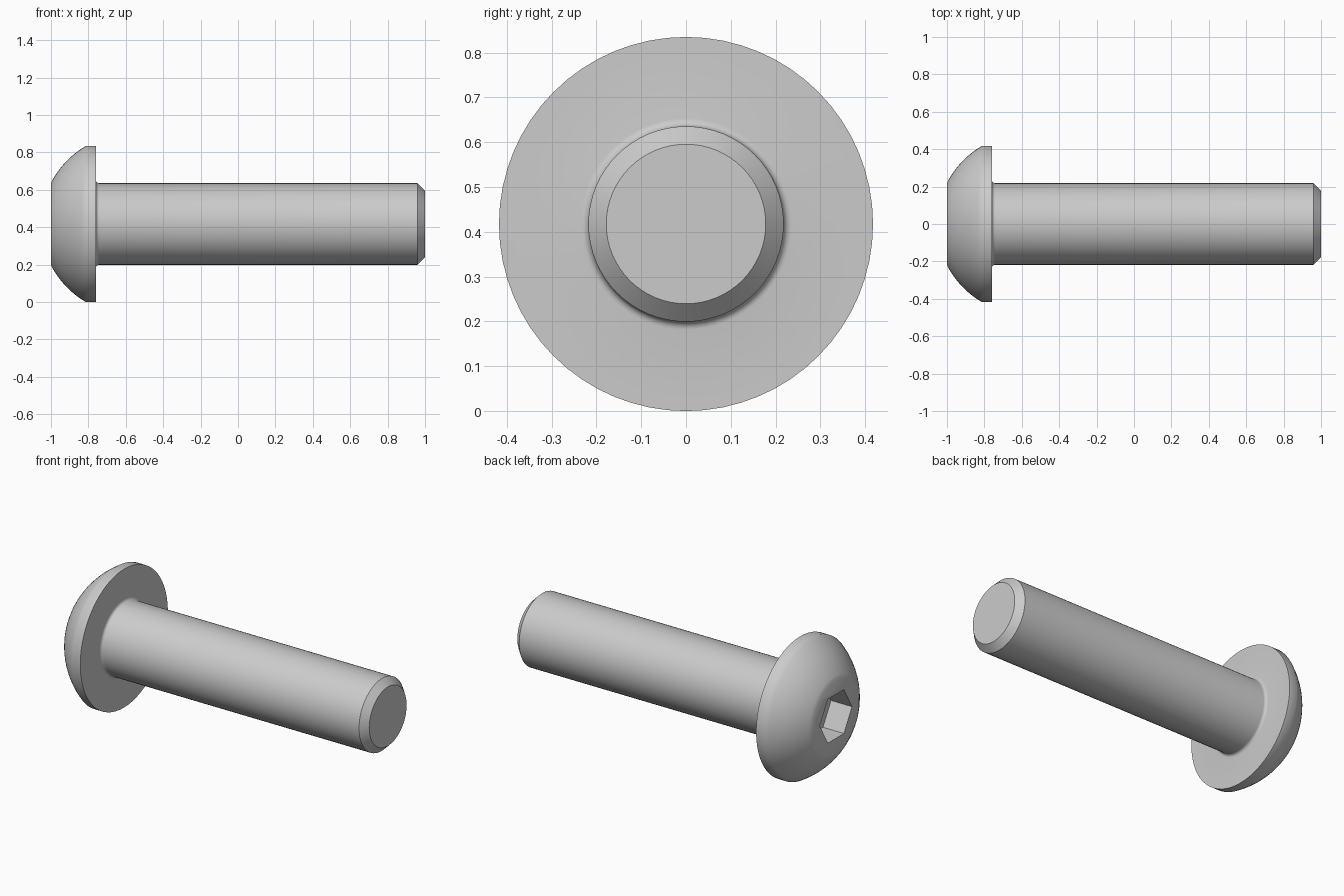
import bpy, bmesh
from math import pi, sin, cos, atan2, hypot
from mathutils import Matrix, Vector

if "Cube" in bpy.data.objects:
    bpy.data.objects.remove(bpy.data.objects["Cube"], do_unlink=True)

HEAD_R, SHANK_R, FACE_R, TIP_R = 0.4175, 0.218, 0.22, 0.178
FACE_X, RIM_X, SEAT_X, TIP_X = -1.0, -0.813, -0.76, 1.0
HEX_R, HEX_DEPTH, FILLET, CHAMFER = 0.153, 0.14, 0.018, 0.04
SEGMENTS = 64

steel = bpy.data.materials.new("plain steel grey")
steel.use_nodes = True
grey = (0.6, 0.6, 0.6, 1)
steel.diffuse_color = grey
steel.node_tree.nodes["Principled BSDF"].inputs["Base Color"].default_value = grey


def arc(cx, cr, radius, start, end, steps):
    """Points (x, r) along an arc in the profile plane."""
    angles = [start + (end - start) * i / steps for i in range(steps + 1)]
    return [(cx + radius * cos(a), cr + radius * sin(a)) for a in angles]


def make_object(name, bm):
    bmesh.ops.recalc_face_normals(bm, faces=bm.faces)
    mesh = bpy.data.meshes.new(name)
    bm.to_mesh(mesh)
    bm.free()
    mesh.materials.append(steel)
    obj = bpy.data.objects.new(name, mesh)
    bpy.context.collection.objects.link(obj)
    return obj


# Domed head: a spherical arc centred on the screw axis
dome_x = (HEAD_R**2 - FACE_R**2 + RIM_X**2 - FACE_X**2) / (2 * (RIM_X - FACE_X))
dome_r = hypot(FACE_X - dome_x, FACE_R)
dome = arc(dome_x, 0, dome_r, atan2(FACE_R, FACE_X - dome_x),
           atan2(HEAD_R, RIM_X - dome_x), 12)

# Fillet where the shank meets the head
fillet = arc(SEAT_X + FILLET, SHANK_R + FILLET, FILLET, pi, 1.5 * pi, 5)

# Whole screw outline, from the head face to the chamfered tip
profile = dome + [(SEAT_X, HEAD_R)] + fillet
profile += [(TIP_X - CHAMFER, SHANK_R), (TIP_X, TIP_R)]

bm = bmesh.new()
rings = []
for x, r in profile:
    rings.append([bm.verts.new((x, r * cos(2 * pi * i / SEGMENTS),
                                HEAD_R + r * sin(2 * pi * i / SEGMENTS)))
                  for i in range(SEGMENTS)])
for a, b in zip(rings, rings[1:]):
    for i in range(SEGMENTS):
        j = (i + 1) % SEGMENTS
        bm.faces.new((a[i], a[j], b[j], b[i]))
bm.faces.new(rings[0])
bm.faces.new(rings[-1])
screw = make_object("button_head_screw", bm)

# Hexagonal key socket, with corners pointing to the sides
bm = bmesh.new()
place = Matrix.Translation(Vector((FACE_X, 0, HEAD_R)))
place = place @ Matrix.Rotation(pi / 2, 4, "Y") @ Matrix.Rotation(pi / 2, 4, "Z")
bmesh.ops.create_cone(bm, cap_ends=True, segments=6, radius1=HEX_R,
                      radius2=HEX_R, depth=2 * HEX_DEPTH, matrix=place)
# Turn the hexagon so that a corner lies on the y axis
if max(abs(v.co.y) for v in bm.verts) < HEX_R * 0.95:
    bmesh.ops.rotate(bm, verts=bm.verts, cent=(0, 0, HEAD_R),
                     matrix=Matrix.Rotation(pi / 6, 3, "X"))
cutter = make_object("socket_cutter", bm)
cutter.hide_render = True

cut = screw.modifiers.new("key_socket", "BOOLEAN")
cut.operation = "DIFFERENCE"
cut.solver = "EXACT"
cut.object = cutter
bpy.ops.object.select_all(action="DESELECT")
screw.select_set(True)
bpy.context.view_layer.objects.active = screw
bpy.ops.object.modifier_apply(modifier=cut.name)
bpy.data.objects.remove(cutter, do_unlink=True)

# Smooth round surfaces, crisp chamfer, rim and socket edges
bpy.ops.object.shade_smooth_by_angle(angle=pi / 5)
